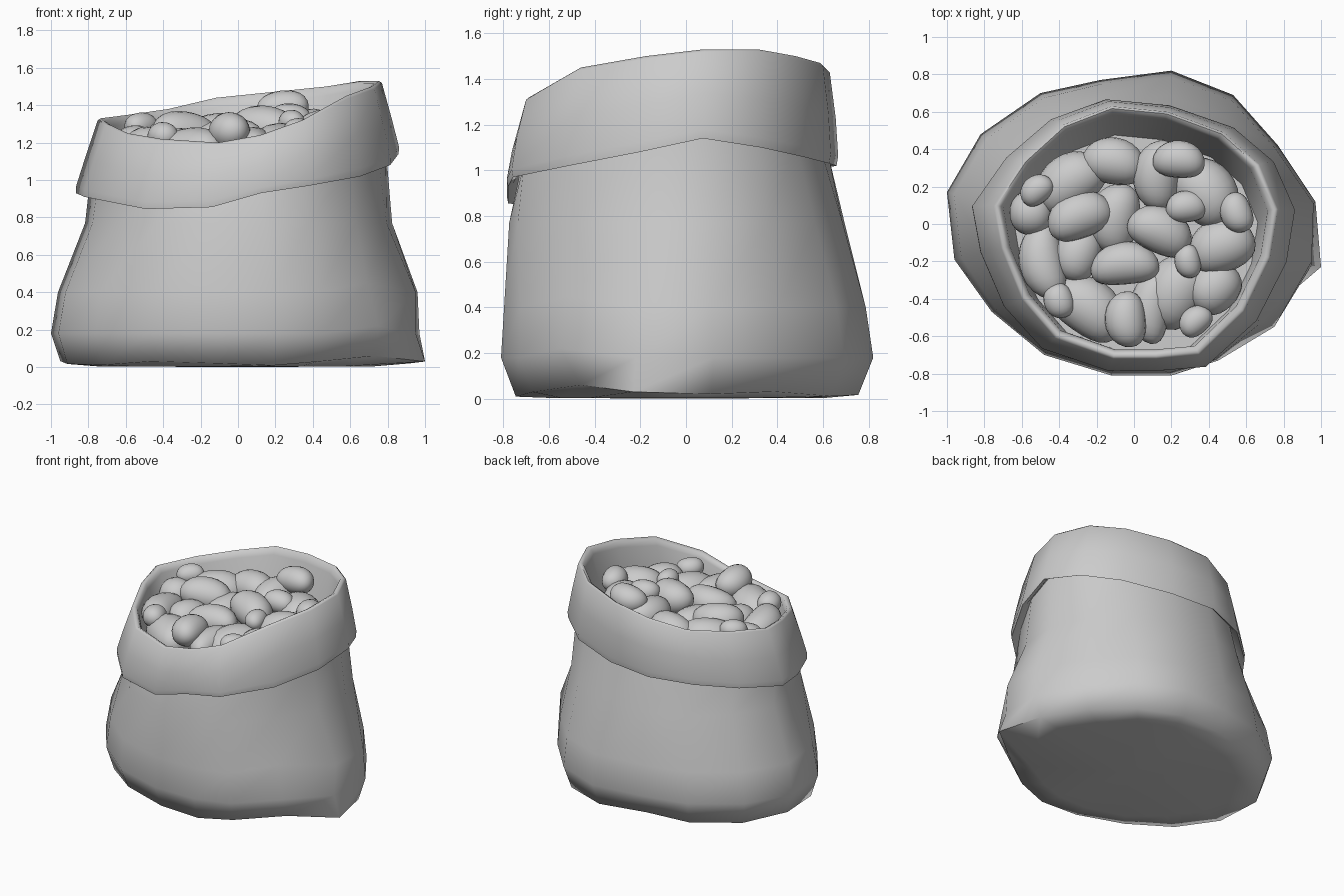
import bpy, bmesh, math, random
from mathutils import Vector, Matrix

random.seed(4)

# widest outline of the sack, counter-clockwise from the right
BELLY = [(.97, .12), (.77, .42), (.53, .69), (.2, .82), (-.18, .77), (-.5, .7), (-.82, .48), (-1, .17),
         (-.96, -.19), (-.76, -.47), (-.48, -.7), (-.12, -.81), (.2, -.81), (.45, -.73), (.75, -.56), (.97, -.2)]
# slanted, uneven mouth rim
RIM = [(.77, .08, 1.53), (.67, .32, 1.53), (.48, .49, 1.5), (.18, .6, 1.47), (-.12, .63, 1.44), (-.38, .53, 1.38),
       (-.59, .34, 1.35), (-.75, .1, 1.33), (-.71, -.13, 1.3), (-.6, -.4, 1.25), (-.42, -.61, 1.22),
       (-.11, -.72, 1.2), (.12, -.72, 1.24), (.35, -.7, 1.32), (.59, -.47, 1.45), (.73, -.18, 1.5)]
# height of the hanging cuff edge at each side
CUFF_Z = [1.14, 1.1, 1.06, 1.03, 1.02, 1.0, .96, .93, .91, .885, .845, .855, .93, .97, 1.02, 1.08]
N = len(BELLY)


def body(t, z, sy=1.0):
    """Ring blended from the belly outline (t=0) to the mouth outline (t=1)."""
    return [(b[0] * (1 - t) + r[0] * t, (b[1] * (1 - t) + r[1] * t) * sy, z) for b, r in zip(BELLY, RIM)]


def mouth(sx, sy, drop):
    """Rim outline scaled sideways; drop is the share of the way to the cuff edge."""
    return [(x * sx - .015 * drop, y * sy - .012 * drop, z + (c - z) * drop) for (x, y, z), c in zip(RIM, CUFF_Z)]


def finish(bm, name, angle):
    bmesh.ops.recalc_face_normals(bm, faces=bm.faces)
    mesh = bpy.data.meshes.new(name)
    bm.to_mesh(mesh)
    bm.free()
    ob = bpy.data.objects.new(name, mesh)
    bpy.context.collection.objects.link(ob)
    bpy.ops.object.select_all(action='DESELECT')
    ob.select_set(True)
    bpy.context.view_layer.objects.active = ob
    bpy.ops.object.shade_smooth_by_angle(angle=math.radians(angle))
    return ob


# sack: one skin running from the base, up the body, out over the cuff and down inside
base = [(x * .95, y * .92, .02 + .012 * math.sin(i * 2)) for i, (x, y) in enumerate(BELLY)]
base[14] = (.73, -.46, .06)     # pinch beside the corner
base[15] = (1.0, -.23, .03)     # pulled-out bottom corner
low = body(0, .18)
low[14], low[15] = (.75, -.55, .22), (.95, -.22, .18)
mid_ring = body(.15, .4)
mid_ring[0], mid_ring[15] = (.96, .11, .4), (.95, -.2, .4)
mid_ring[14] = (.69, -.52, .45)
rings = [
    [(x * .75, y * .75, .004) for x, y in BELLY],
    base, low, mid_ring, body(.73, .77, 1.04),
    mouth(1.04, 1.0, .85),       # hidden fold under the cuff
    mouth(1.09, 1.035, .96),
    mouth(1.135, 1.065, 1.0),    # cuff edge
    mouth(1.135, 1.075, .9),
    mouth(1.075, 1.05, .5),
    mouth(1.0, 1.0, .03),
    mouth(.98, .98, 0),          # rolled rim
    mouth(.95, .95, .03),
    mouth(.93, .93, .12),
    [(x * .86, y * .85 - .06, 1.0 + .08 * x) for x, y, z in RIM],
]
bm = bmesh.new()
loops = [[bm.verts.new(p) for p in ring] for ring in rings]
for a, b in zip(loops, loops[1:]):
    for i in range(N):
        j = (i + 1) % N
        bm.faces.new((a[i], a[j], b[j], b[i]))
for loop, z in ((loops[0], 0), (loops[-1], 1.0)):
    mid = bm.verts.new((0, -.06, z))
    for i in range(N):
        bm.faces.new((loop[i], loop[(i + 1) % N], mid))
finish(bm, "sack", 70)

# beans: x, y, z, length, width, turn in degrees
LOWER = [(-.34, .22, 1.2, .4, .29, 35), (.13, .26, 1.27, .38, .25, 85), (-.55, .06, 1.18, .23, .24, 0),
         (-.1, .03, 1.17, .38, .27, 80), (.38, .17, 1.23, .4, .32, -50), (.47, -.12, 1.24, .36, .29, 20),
         (-.48, -.2, 1.17, .42, .24, 100), (-.3, -.16, 1.16, .3, .25, 70), (.43, -.34, 1.2, .3, .27, 45),
         (-.25, -.45, 1.14, .44, .3, -35), (.1, -.44, 1.18, .4, .22, 80), (.23, -.36, 1.15, .42, .33, 60)]
UPPER = [(-.11, .33, 1.24, .34, .25, -10), (.24, .34, 1.385, .28, .2, -4), (-.52, .18, 1.29, .19, .15, 40),
         (-.29, .04, 1.25, .36, .25, 20), (.14, -.04, 1.28, .36, .25, -25), (.28, .09, 1.33, .22, .17, 5),
         (.55, .06, 1.34, .22, .17, 110), (-.05, -.22, 1.22, .37, .23, 5), (.29, -.2, 1.31, .18, .14, 100),
         (-.4, -.41, 1.235, .19, .16, 110), (-.04, -.51, 1.26, .3, .22, 95), (.33, -.52, 1.26, .19, .15, 40)]


def bean(name, x, y, z, length, width, turn):
    bm = bmesh.new()
    bmesh.ops.create_uvsphere(bm, u_segments=20, v_segments=12, radius=1)
    bend = max(0, length - width) * .22
    for v in bm.verts:
        # poles along the length, fuller ends, slight kidney bend
        u, side, up = v.co.z, v.co.x, v.co.y
        full = 1 + .12 * u * u
        v.co = Vector((u * length / 2, side * full * width / 2 - bend * (u * u - .4),
                       up * full * width * .47))
    tilt = math.radians(random.uniform(-8, 8))
    bm.transform(Matrix.Translation((x, y, z)) @ Matrix.Rotation(math.radians(turn), 4, 'Z')
                 @ Matrix.Rotation(tilt, 4, 'Y'))
    finish(bm, name, 80)


for i, row in enumerate(LOWER + UPPER):
    bean(f"bean_{i + 1:02d}", *row)
